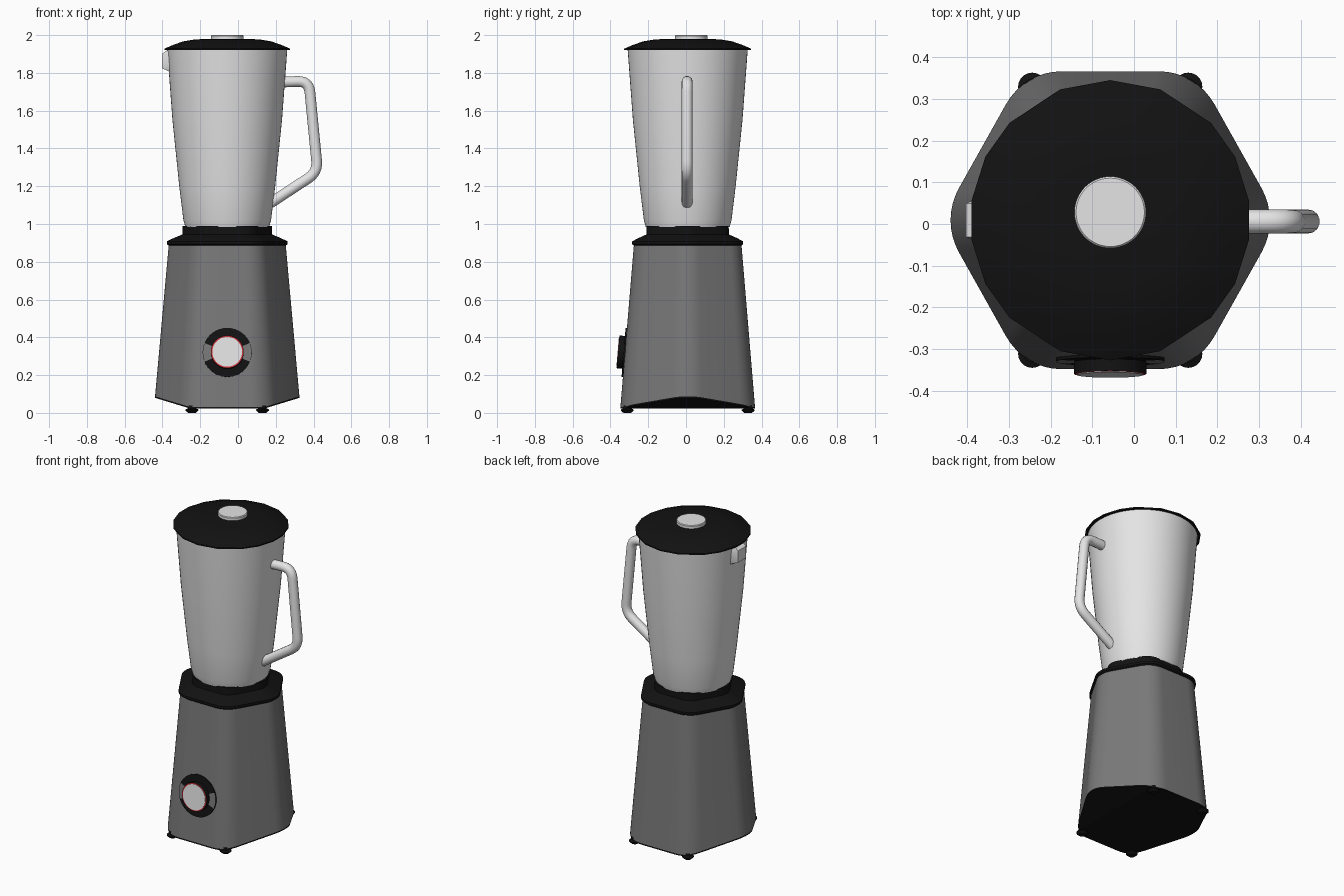
import bpy, math
from mathutils import Matrix, Vector

if "Cube" in bpy.data.objects:
    bpy.data.objects.remove(bpy.data.objects["Cube"])

CX, CY = -0.057, 0.009          # axis of the blender


def material(name, rgb):
    m = bpy.data.materials.new(name)
    m.diffuse_color = (*rgb, 1)
    m.use_nodes = True
    m.node_tree.nodes["Principled BSDF"].inputs["Base Color"].default_value = m.diffuse_color
    return m


GREY = material("body_grey", (0.19, 0.19, 0.19))
LIGHT = material("jug_light_grey", (0.78, 0.78, 0.78))
BLACK = material("black", (0.006, 0.006, 0.006))
RED = material("dial_red", (0.6, 0.03, 0.04))


def finish(ob, angle=35):
    bpy.ops.object.select_all(action='DESELECT')
    ob.select_set(True)
    bpy.context.view_layer.objects.active = ob
    bpy.ops.object.shade_smooth_by_angle(angle=math.radians(angle))
    return ob


def make(name, verts, faces, mats, matrix=None):
    me = bpy.data.meshes.new(name)
    me.from_pydata(verts, [], faces)
    for m in mats:
        me.materials.append(m)
    if matrix:
        me.transform(matrix)
    ob = bpy.data.objects.new(name, me)
    bpy.context.collection.objects.link(ob)
    return ob


def loft(name, rings, mat, bottom=True, top=True, fold=False, matrix=None):
    """Skin a stack of counter-clockwise rings; fold makes the bottom of strips across y."""
    n = len(rings[0])
    verts = [p for r in rings for p in r]
    faces = [(k * n + i, k * n + (i + 1) % n, (k + 1) * n + (i + 1) % n, (k + 1) * n + i)
             for k in range(len(rings) - 1) for i in range(n)]
    if fold:
        for i in range(n // 2):
            f = [i, (n - i) % n, n - i - 1, i + 1]
            faces.append(tuple(dict.fromkeys(f)))
    elif bottom:
        faces.append(tuple(reversed(range(n))))
    if top:
        faces.append(tuple(range(len(verts) - n, len(verts))))
    return finish(make(name, verts, faces, [mat], matrix))


def circle(r, z, cx=0, cy=0, angles=None, n=48):
    angles = angles or [360 * i / n for i in range(n)]
    return [(cx + r * math.cos(math.radians(a)), cy + r * math.sin(math.radians(a)), z)
            for a in angles]


def lathe(name, profile, mat, cx=CX, cy=CY, angles=None, n=48, matrix=None):
    return loft(name, [circle(r, z, cx, cy, angles, n) for r, z in profile], mat, matrix=matrix)


def hexagon(k=8, r=0.437):
    """Rounded hexagon with apothem 1, corners on the x axis, starting at +x."""
    pts = []
    for c in range(6):
        a = math.radians(60 * c)
        d = (1 - r) / math.cos(math.radians(30))
        for j in range(k + 1):
            b = a + math.radians(-30 + 60 * j / k)
            pts.append((d * math.cos(a) + r * math.cos(b), d * math.sin(a) + r * math.sin(b)))
    return pts[k // 2:] + pts[:k // 2]


HEX = hexagon()


def hex_ring(s, z):
    return [(CX + s * x, CY + s * y, z) for x, y in HEX]


def apothem(z):
    return 0.357 + (0.285 - 0.357) * (z - 0.022) / 0.863


def skirt_ring(lift):
    """Lower body edge, raised towards the two side corners."""
    ring = []
    for x, y in HEX:
        z = 0.022 + lift + 0.058 * max(0, (abs(x) * 0.353 - 0.19) / 0.194)
        s = apothem(z)
        ring.append((CX + s * x, CY + s * y, z))
    return ring


# motor body, black underside and collar
loft("motor_body", [skirt_ring(0.008), hex_ring(0.285, 0.888)], GREY, bottom=False)
loft("base_plate", [skirt_ring(0), skirt_ring(0.008)], BLACK, top=False, fold=True)
loft("collar", [hex_ring(s, z) for s, z in
                ((0.284, 0.885), (0.294, 0.893), (0.294, 0.908), (0.262, 0.925),
                 (0.235, 0.937), (0.218, 0.945), (0.217, 0.99))], BLACK)

# feet
for sx, ex in ((-1, "left"), (1, "right")):
    for sy, ey in ((-1, "front"), (1, "back")):
        lathe(f"foot_{ey}_{ex}", ((0.02, 0), (0.034, 0.012), (0.034, 0.018), (0.02, 0.024), (0.02, 0.04)),
              BLACK, CX + 0.187 * sx, CY + 0.32 * sy, n=20)

# jug, lid and cap
lathe("jug", ((0.222, 0.985), (0.232, 1.02), (0.254, 1.2), (0.29, 1.55), (0.318, 1.925)), LIGHT, n=64)
quarter = [8, 27, 44, 69, 90]
half = quarter + [180 - a for a in quarter[-2::-1]]
lid_angles = half + [a + 180 for a in half]
lathe("lid", ((0.336, 1.92), (0.336, 1.928), (0.29, 1.948), (0.235, 1.967), (0.18, 1.976), (0.12, 1.98)),
      BLACK, angles=lid_angles)
lathe("lid_cap", ((0.086, 1.975), (0.086, 1.996), (0.082, 2.0)), LIGHT, cy=0.028)

# pouring spout
loft("spout", [[(-0.33, CY + 0.075, z), (x, CY + 0.04, z), (x, CY - 0.04, z), (-0.33, CY - 0.075, z)]
               for x, z in ((-0.36, 1.805), (-0.403, 1.825), (-0.403, 1.9), (-0.378, 1.918))], LIGHT)

# handle: tube along a path whose corners are rounded
path = [Vector(p) for p in ((0.2, 1.75), (0.375, 1.757), (0.422, 1.275), (0.17, 1.11))]
pts = [path[0]]
for a, b, c in zip(path, path[1:], path[2:]):
    p, q = b + (a - b).normalized() * 0.06, b + (c - b).normalized() * 0.06
    for i in range(7):
        t = i / 6
        pts.append(p * (1 - t) ** 2 + b * 2 * t * (1 - t) + q * t * t)
pts.append(path[-1])
cu = bpy.data.curves.new("handle", 'CURVE')
cu.dimensions = '3D'
cu.bevel_depth = 0.029
cu.bevel_resolution = 5
cu.use_fill_caps = True
sp = cu.splines.new('POLY')
sp.points.add(len(pts) - 1)
for s, p in zip(sp.points, pts):
    s.co = (p.x, CY - 0.003, p.y, 1)
cu.materials.append(LIGHT)
handle = bpy.data.objects.new("handle", cu)
bpy.context.collection.objects.link(handle)
bpy.context.view_layer.objects.active = handle
handle.select_set(True)
bpy.ops.object.convert(target='MESH')
finish(bpy.context.view_layer.objects.active)

# dial on the sloping front: backing disc with two grey marks, knob, red ring, face
tilt = math.atan(0.072 / 0.863)
dial = Matrix.Translation((CX, CY - apothem(0.32), 0.32)) @ Matrix.Rotation(math.pi / 2 - tilt, 4, 'X')
backing = lathe("dial_backing", ((0.13, -0.005), (0.13, 0.007), (0.08, 0.008)), BLACK, 0, 0, n=64, matrix=dial)
backing.data.materials.append(GREY)
for f in backing.data.polygons:
    d = f.center - dial.translation
    if f.normal.y < -0.9 and 0.09 < abs(d.x) and abs(d.z) < 0.037:
        f.material_index = 1
lathe("dial_knob", ((0.087, 0), (0.087, 0.036)), BLACK, 0, 0, matrix=dial)
lathe("dial_ring", ((0.086, 0.034), (0.086, 0.037)), RED, 0, 0, matrix=dial)
lathe("dial_face", ((0.079, 0.035), (0.079, 0.039)), LIGHT, 0, 0, matrix=dial)
